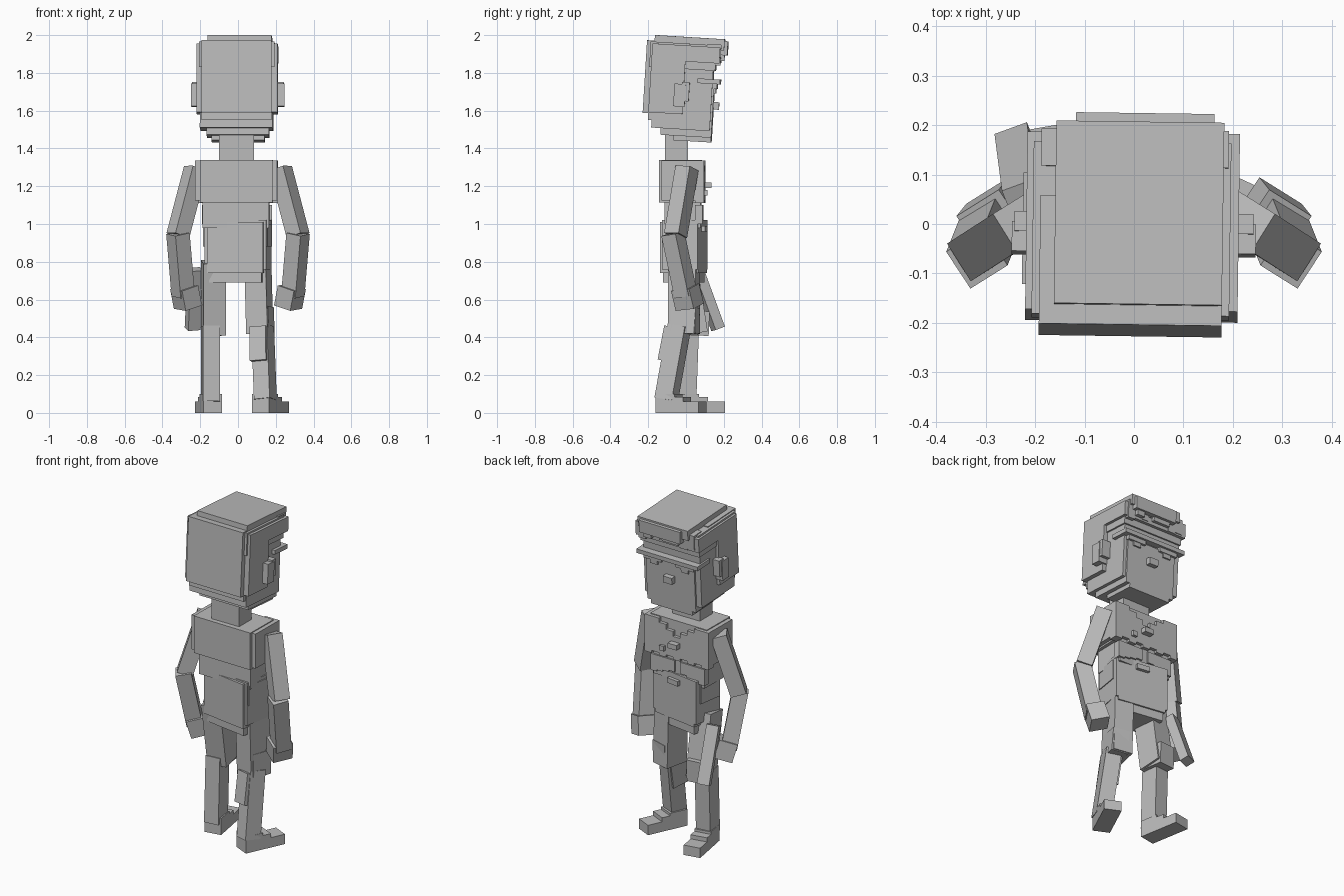
import bpy, bmesh, math
from mathutils import Matrix, Vector

grey = bpy.data.materials.new("stone_grey")
grey.diffuse_color = (0.5, 0.5, 0.5, 1)


def add_box(bm, x0, x1, y0, y1, z0, z1):
    m = (Matrix.Translation(((x0 + x1) / 2, (y0 + y1) / 2, (z0 + z1) / 2))
         @ Matrix.Diagonal((x1 - x0, y1 - y0, z1 - z0, 1)))
    bmesh.ops.create_cube(bm, size=1, matrix=m)


def part(name, boxes, pivot=(0, 0, 0), tilt=0, yaw=0):
    """Blocks (x0, x1, y0, y1, z0, z1) merged as one part, turned about a pivot."""
    bm = bmesh.new()
    for b in boxes:
        add_box(bm, *b)
    p = Vector(pivot)
    turn = (Matrix.Translation(p) @ Matrix.Rotation(math.radians(yaw), 4, 'Z')
            @ Matrix.Rotation(math.radians(tilt), 4, 'X') @ Matrix.Translation(-p))
    bm.transform(turn)
    return finish(name, bm)


def limb(name, a, b, w, d, yaw=0):
    """Straight block running from a to b."""
    a, b = Vector(a), Vector(b)
    axis = (a - b).normalized()
    front = Matrix.Rotation(math.radians(yaw), 3, 'Z') @ Vector((0, 1, 0))
    side = front.cross(axis).normalized()
    front = axis.cross(side)
    rot = Matrix((side, front, axis)).transposed().to_4x4()
    m = Matrix.Translation((a + b) / 2) @ rot @ Matrix.Diagonal((w, d, (a - b).length, 1))
    bm = bmesh.new()
    bmesh.ops.create_cube(bm, size=1, matrix=m)
    return finish(name, bm)


def finish(name, bm):
    me = bpy.data.meshes.new(name)
    bm.to_mesh(me)
    bm.free()
    me.materials.append(grey)
    ob = bpy.data.objects.new(name, me)
    bpy.context.collection.objects.link(ob)
    return ob


# Head, tipped slightly forward
HEAD = dict(pivot=(0, 0, 1.7), tilt=-3.5, yaw=-0.8)
part("face", [(-.20, .185, -.17, .14, 1.50, 1.84),
              (-.165, .165, -.12, .15, 1.465, 1.74),
              (-.14, .14, -.05, .15, 1.44, 1.50)], **HEAD)
part("hair", [(-.16, .18, -.18, .19, 1.93, 1.99),
              (-.19, .18, -.22, .04, 1.575, 1.96),
              (-.19, .18, -.19, .04, 1.54, 1.60),
              (-.205, .195, -.20, .15, 1.82, 1.955),
              (-.218, .212, -.19, -.01, 1.58, 1.945),
              (-.218, .212, -.19, .17, 1.86, 1.945)], **HEAD)

# Ragged fringe hanging from the front of the hair
drops = [1.87, 1.86, 1.89, 1.88, 1.90, 1.87, 1.89, 1.85]
fringe = [(-.19 + i * .0475, -.1425 + i * .0475, .10, .175, z, 1.96)
          for i, z in enumerate(drops)]
fringe += [(-.12, .16, .10, .208, 1.905, 1.98),
           (-.09, .02, .10, .19, 1.88, 1.92), (.09, .14, .10, .195, 1.875, 1.92)]
part("fringe", fringe, **HEAD)

# Brow band with stepped lower edge, nose and mouth line
part("brow", [(-.21, .205, .06, .18, 1.75, 1.775),
              (-.17, -.05, .10, .165, 1.725, 1.76),
              (.05, .17, .10, .165, 1.725, 1.76),
              (-.13, -.08, .10, .16, 1.70, 1.74),
              (.08, .13, .10, .16, 1.70, 1.74)], **HEAD)
part("nose", [(-.03, .03, .12, .18, 1.615, 1.655)], **HEAD)

# Ears
for s, n in ((-1, "left"), (1, "right")):
    x0, x1 = sorted((s * .19, s * .247))
    part(n + "_ear", [(x0, x1, -.06, .00, 1.62, 1.74),
                      (x0 * .98, x1 * .98, -.02, .02, 1.65, 1.75)], **HEAD)

part("neck", [(-.10, .085, -.11, .01, 1.32, 1.50)])

# Shirt with a stepped open collar and uneven hem
shirt = [(-.225, .21, -.125, .08, 1.125, 1.335),
         (-.20, .185, -.14, .08, 1.115, 1.34),
         (-.185, .165, -.11, .08, .98, 1.13)]
for i in range(9):
    x = -.225 + i * .0483
    k = abs(i - 4)
    top = 1.335 if k > 2 else 1.25 + k * .03
    shirt.append((x, x + .0483, .05, .10, 1.11 + (.015 if i % 2 else 0), top))
    if k > 0:
        shirt.append((x * .85, (x + .0483) * .85, .05, .09, 1.04 - k * .01, 1.10))
part("shirt", shirt, yaw=-1)
part("chest_buttons", [(-.03, .03, .08, .135, 1.19, 1.22),
                       (.07, .10, .08, .115, 1.15, 1.18)])

# Hips, turned to one side
part("hips", [(-.165, .165, -.10, .09, .76, 1.02),
              (-.15, .15, -.115, .09, .74, 1.01),
              (-.14, .14, -.10, .08, .69, .76),
              (-.175, .17, -.09, .06, .88, 1.00),
              (-.04, .04, .05, .11, .96, .99)], pivot=(-.01, -.01, 0), yaw=-9)

# Legs: one steps forward, the other trails
limb("left_thigh", (-.13, -.02, .80), (-.13, .04, .42), .12, .14, 6)
limb("left_knee", (-.135, .055, .54), (-.135, .05, .41), .105, .13, 6)
limb("left_shin", (-.145, .01, .46), (-.145, -.005, .06), .09, .11, 6)
limb("right_thigh", (.105, -.01, .80), (.115, -.01, .42), .115, .15, -12)
limb("right_knee", (.125, .00, .56), (.13, -.01, .42), .10, .13, -14)
limb("right_shin", (.13, -.035, .46), (.145, -.105, .07), .09, .10, -22)
limb("right_calf", (.12, -.05, .45), (.122, -.085, .27), .09, .11, -18)

# Feet with a stepped instep
def foot(name, x, y, yaw):
    part(name, [(x - .05, x + .05, y - .06, y + .19, 0, .06),
                (x - .05, x + .05, y - .06, y + .10, 0, .085),
                (x - .05, x + .05, y - .06, y + .05, 0, .10)],
         pivot=(x, y, 0), yaw=yaw)

foot("left_foot", -.145, .01, 10)
foot("right_foot", .145, -.085, -25)

# Arms bend at the elbow
for s, n in ((-1, "left"), (1, "right")):
    limb(n + "_upper_arm", (s * .225, .005, 1.295), (s * .318, -.055, .94), .09, .09, -s * 32)
    limb(n + "_forearm", (s * .318, -.07, .95), (s * .29, .00, .62), .09, .09, -s * 32)
    limb(n + "_hand", (s * .285, -.005, .665), (s * .265, .02, .56), .105, .115, -s * 32)

# Sheath hanging inside the left hand
limb("sheath", (-.225, .055, .76), (-.24, .17, .445), .07, .055, 20)
